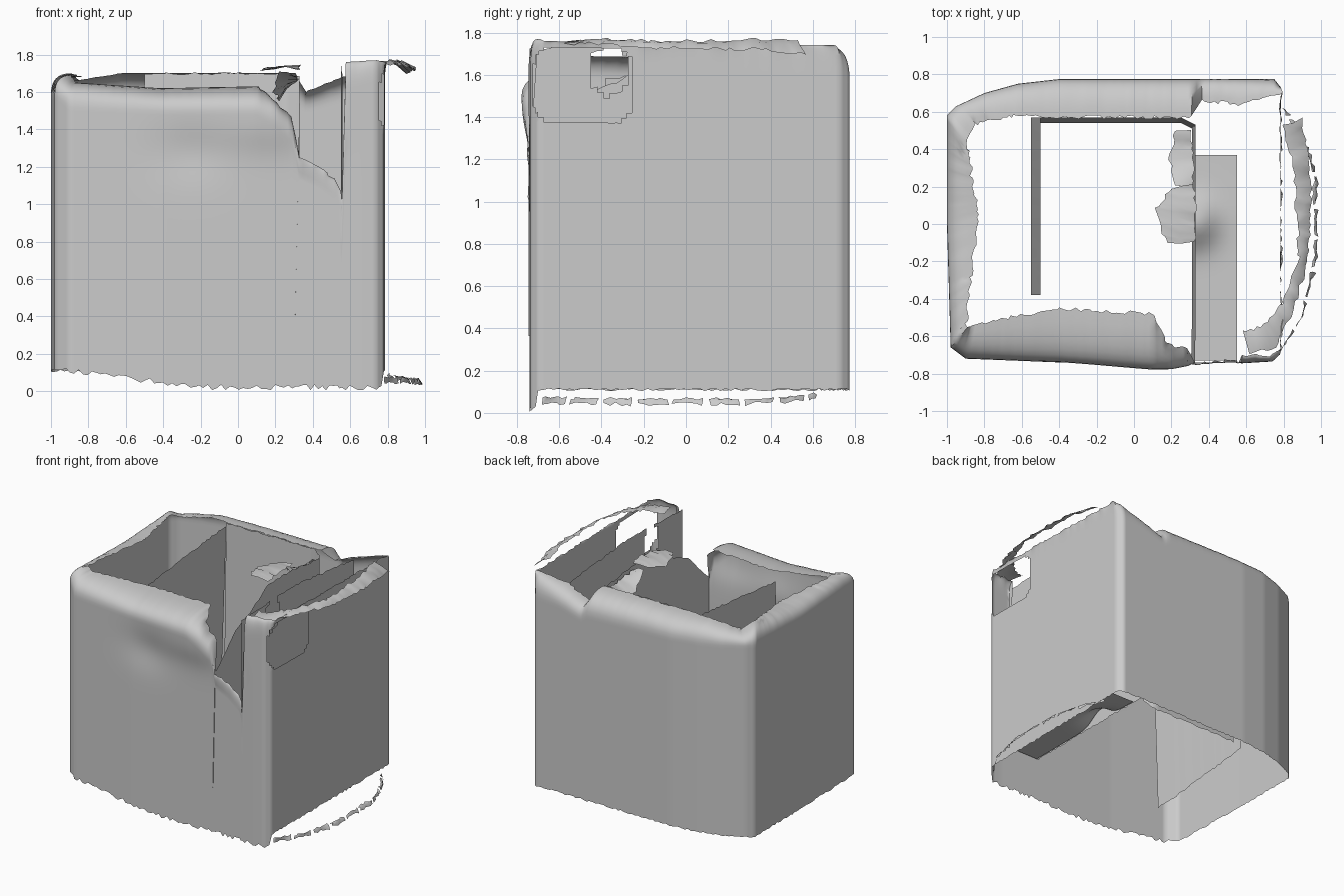
import bpy, random, math
from math import exp, hypot, ceil

if "Cube" in bpy.data.objects:
    bpy.data.objects.remove(bpy.data.objects["Cube"])

random.seed(4)


def make(name, verts, faces):
    me = bpy.data.meshes.new(name)
    me.from_pydata(verts, [], faces)
    me.update()
    ob = bpy.data.objects.new(name, me)
    bpy.context.collection.objects.link(ob)
    bpy.context.view_layer.objects.active = ob
    ob.select_set(True)
    bpy.ops.object.shade_smooth_by_angle(angle=math.radians(60))
    ob.select_set(False)
    return ob


def resample(pts, step, closed=False):
    """Subdivide a polyline of n-dimensional control points."""
    out = []
    ring = pts + [pts[0]] if closed else pts
    for a, b in zip(ring, ring[1:]):
        n = max(1, ceil(hypot(b[0] - a[0], b[1] - a[1]) / step))
        out += [[p + (q - p) * i / n for p, q in zip(a, b)] for i in range(n)]
    return out if closed else out + [list(pts[-1])]


def grid(name, columns, closed=False, hole=None):
    """Skin equal-length columns of points, skipping faces inside a hole."""
    m, n = len(columns[0]), len(columns)
    verts = [p for c in columns for p in c]
    faces = []
    for i in range(n if closed else n - 1):
        k = (i + 1) % n
        for j in range(m - 1):
            f = (i * m + j, k * m + j, k * m + j + 1, i * m + j + 1)
            c = [sum(verts[v][a] for v in f) / 4 for a in range(3)]
            if not (hole and hole(c)):
                faces.append(f)
    return make(name, verts, faces)


def sheet(name, path, tilt=(0, 0), hole=None, rows=50):
    """Upright sheet; path points are x, y, bottom z, top z."""
    cols = []
    for x, y, z0, z1 in resample(path, 0.03):
        z0 += random.uniform(-.008, .008)
        z1 += random.uniform(-.008, .008)
        cols.append([(x + tilt[0] * (1 - j / rows), y + tilt[1] * (1 - j / rows),
                      z0 + (z1 - z0) * j / rows) for j in range(rows + 1)])
    return grid(name, cols, hole=hole)


# Outer wall outline: x, y, wall top z, then lip end x, y, z
outline = [
    (-.9, -.72, 1.62, -.86, -.54, 1.65),
    (-.4, -.74, 1.60, -.42, -.45, 1.62),
    (.10, -.78, 1.60, .11, -.48, 1.63),
    (.2, -.78, 1.54, .17, -.64, 1.57),
    (.29, -.77, 1.45, .28, -.67, 1.47),
    (.325, -.76, 1.25, .325, -.745, 1.25),
    (.43, -.75, 1.20, .43, -.73, 1.20),
    (.53, -.745, 1.12, .53, -.73, 1.12),
    (.555, -.745, 1.02, .555, -.74, 1.02),
    (.575, -.745, 1.72, .575, -.70, 1.76),
    (.74, -.735, 1.76, .74, -.70, 1.77),
    (.78, -.70, 1.74, .79, -.68, 1.76),
    (.785, .73, 1.72, .785, .70, 1.74),
    (.75, .775, 1.67, .74, .68, 1.73),
    (.56, .775, 1.66, .56, .64, 1.68),
    (.36, .775, 1.60, .36, .66, 1.60),
    (.31, .775, 1.64, .31, .57, 1.70),
    (-.4, .775, 1.66, -.4, .57, 1.70),
    (-.62, .75, 1.67, -.62, .58, 1.70),
    (-.8, .70, 1.68, -.75, .56, 1.68),
    (-.95, .63, 1.69, -.85, .53, 1.66),
    (-1.0, .58, 1.69, -.9, .45, 1.70),
    (-1.0, 0, 1.68, -.83, .05, 1.68),
    (-.98, -.66, 1.69, -.9, -.56, 1.69),
]

cols = []
for x, y, zs, qx, qy, qz in resample(outline, 0.025, True):
    front = y < -.69 and x < .77
    z0 = .12 - .1 * min(1, (x + 1) / .8) if front else .11
    z0 = max(.0, z0 + random.uniform(-.5, .5) * (.03 if front else .014))
    start = zs - .1
    col = []
    for j in range(65):
        z = z0 + (start - z0) * j / 64
        dy = 0
        if front:  # bulge only near the top, with a soft dent below it
            dy = max(0, -.74 - y) / (1 + exp((z - 1.33) / .05))
            dy += .02 * exp(-((x + .27) / .2) ** 2 - ((z - 1.28) / .15) ** 2)
        col.append((x, y + dy, z))
    base = col[-1][1]
    qx += random.uniform(-.01, .01)
    qy += random.uniform(-.01, .01)
    for j in range(1, 9):
        t = j / 8
        a, b, c = (1 - t) ** 2, 2 * t * (1 - t), t * t
        col.append(((a + b) * x + c * qx, a * base + b * y + c * qy,
                    a * start + (b + c) * qz))
    cols.append(col)


def window(c):
    return c[0] > .7 and (abs(c[1] + .49) / .23) ** 5 + (abs(c[2] - 1.55) / .18) ** 5 < 1


grid("outer_shell", cols, True, window)

# Inner partitions
sheet("left_partition", [(-.5, -.38, .12, 1.58), (-.5, -.2, .12, 1.6),
                         (-.5, .57, .2, 1.68)], (-.05, 0))
sheet("back_inner_wall", [(-.5, .57, .25, 1.7), (.25, .57, .25, 1.7),
                          (.33, .53, .3, 1.68)], (0, -.03))
sheet("centre_partition", [(.33, .53, .36, 1.66), (.33, .2, .36, 1.7), (.33, -.1, .36, 1.7),
                           (.33, -.3, .36, 1.58), (.33, -.5, .36, 1.5),
                           (.325, -.745, .36, 1.26)], (-.02, 0))
sheet("right_partition", [(.56, .62, .34, 1.68), (.55, -.1, .34, 1.75), (.55, -.74, .34, 1.72)],
      hole=lambda c: hypot((c[1] + .36) / .1, (c[2] - 1.62) / .12) < 1)

# Channel floor between the two partitions
grid("channel_floor", [[(.32 + .23 * j / 6, y,
                         .36 + .1 * exp(-(j / 3) ** 2 - (y / .12) ** 2)) for j in range(7)]
                       for y in [-.73 + 1.1 * i / 28 for i in range(29)]])


def ribbon(name, path, skip=lambda i: False):
    """Torn band; path points are x, y, z of one edge and x, y, z of the other."""
    pts = resample(path, 0.03)
    v, f = [], []
    r = lambda: random.uniform(-.01, .01)
    for p in pts:
        a, b = p[:3], p[3:]
        m = [(s + t) / 2 for s, t in zip(a, b)]
        v += [(a[0] + r(), a[1] + r(), a[2] + r()), (m[0], m[1], m[2] + .01),
              (b[0] + r(), b[1] + r(), b[2] + r())]
    for i in range(len(pts) - 1):
        if not skip(i):
            f += [(3 * i + k, 3 * i + 3 + k, 3 * i + 4 + k, 3 * i + 1 + k) for k in (0, 1)]
    return make(name, v, f)


# Torn flap bulging from the right rim
ribbon("right_rim_flap", [(.62, -.69, 1.74, .58, -.58, 1.74), (.76, -.66, 1.74, .68, -.55, 1.75),
                          (.86, -.45, 1.75, .79, -.42, 1.77), (.93, -.2, 1.73, .88, -.18, 1.76),
                          (.95, .1, 1.72, .87, .05, 1.76), (.93, .35, 1.72, .85, .33, 1.77),
                          (.90, .56, 1.70, .80, .52, 1.76)])
# Broken strip at the foot of the right wall
ribbon("right_base_strip", [(.78, -.68, .05, .78, -.68, .075), (.9, -.5, .04, .89, -.5, .065),
                            (.98, -.2, .04, .96, -.2, .065), (.98, .25, .04, .96, .25, .065),
                            (.9, .5, .05, .88, .5, .075), (.8, .62, .06, .79, .62, .09)],
       lambda i: i % 6 == 5)
# Loose scraps on top of the centre partition
ribbon("centre_flap", [(.33, -.1, 1.72, .17, -.11, 1.73), (.33, .05, 1.74, .12, .08, 1.72),
                       (.32, .22, 1.73, .2, .19, 1.72)])
ribbon("centre_scrap", [(.32, .2, 1.68, .22, .2, 1.71), (.32, .35, 1.66, .19, .35, 1.6),
                        (.3, .5, 1.66, .22, .5, 1.55)])
